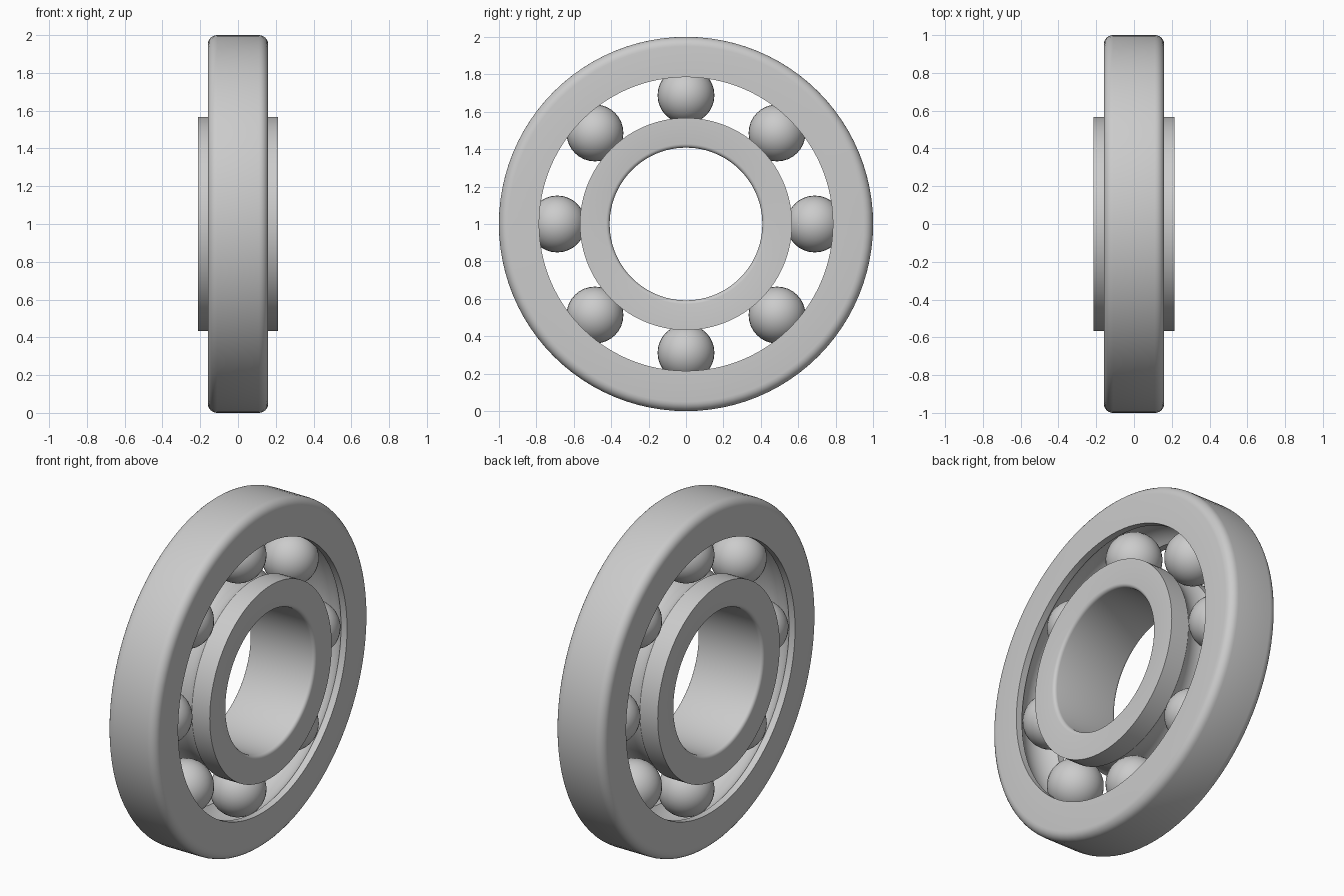
import bpy, bmesh, math
from mathutils import Matrix, Vector

if "Cube" in bpy.data.objects:
    bpy.data.objects.remove(bpy.data.objects["Cube"])

CENTRE_Z = 1.0
PITCH = 0.688      # radius of the circle of ball centres
BALL_R = 0.152
GROOVE_R = 0.155


def arc(cx, cr, rad, a0, a1, n):
    """Points (x, radius) on an arc, angles in degrees."""
    return [(cx + rad * math.cos(math.radians(a0 + (a1 - a0) * i / n)),
             cr + rad * math.sin(math.radians(a0 + (a1 - a0) * i / n)))
            for i in range(n + 1)]


def finish(name, bm, angle):
    bmesh.ops.recalc_face_normals(bm, faces=bm.faces)
    mesh = bpy.data.meshes.new(name)
    bm.to_mesh(mesh)
    bm.free()
    ob = bpy.data.objects.new(name, mesh)
    bpy.context.collection.objects.link(ob)
    bpy.ops.object.select_all(action='DESELECT')
    ob.select_set(True)
    bpy.context.view_layer.objects.active = ob
    bpy.ops.object.shade_smooth_by_angle(angle=math.radians(angle))
    return ob


def lathe(name, profile, segments=96):
    """Revolve a closed (x, radius) profile about the x axis."""
    bm = bmesh.new()
    rings = []
    for i in range(segments):
        a = 2 * math.pi * i / segments
        rings.append([bm.verts.new((x, r * math.sin(a), CENTRE_Z + r * math.cos(a)))
                      for x, r in profile])
    n = len(profile)
    for i in range(segments):
        p, q = rings[i], rings[(i + 1) % segments]
        for j in range(n):
            k = (j + 1) % n
            bm.faces.new((p[j], p[k], q[k], q[j]))
    return finish(name, bm, 30)


# Outer ring: rounded outer edges, ball groove on the inside
OW, O_IN, OF = 0.16, 0.785, 0.05
ga = math.degrees(math.asin((O_IN - PITCH) / GROOVE_R))
outer = (arc(OW - OF, 1 - OF, OF, 0, 90, 6)
         + arc(-OW + OF, 1 - OF, OF, 90, 180, 6)
         + [(-OW, O_IN)]
         + arc(0, PITCH, GROOVE_R, 180 - ga, ga, 14)
         + [(OW, O_IN)])
lathe("outer_ring", outer)

# Inner ring: ball groove on the outside, softened bore edges
IW, I_OUT, BORE, IF = 0.213, 0.567, 0.408, 0.02
gb = math.degrees(math.asin((PITCH - I_OUT) / GROOVE_R))
inner = ([(IW, I_OUT)]
         + arc(0, PITCH, GROOVE_R, -gb, -180 + gb, 14)
         + [(-IW, I_OUT)]
         + arc(-IW + IF, BORE + IF, IF, 180, 270, 4)
         + arc(IW - IF, BORE + IF, IF, 270, 360, 4))
lathe("inner_ring", inner)

# Eight balls, poles along the bearing axis
for i in range(8):
    a = math.pi / 4 * i
    pos = Vector((0, PITCH * math.sin(a), CENTRE_Z + PITCH * math.cos(a)))
    bm = bmesh.new()
    bmesh.ops.create_uvsphere(
        bm, u_segments=32, v_segments=16, radius=BALL_R,
        matrix=Matrix.Translation(pos) @ Matrix.Rotation(math.pi / 2, 4, 'Y'))
    finish(f"ball_{i + 1}", bm, 60)
